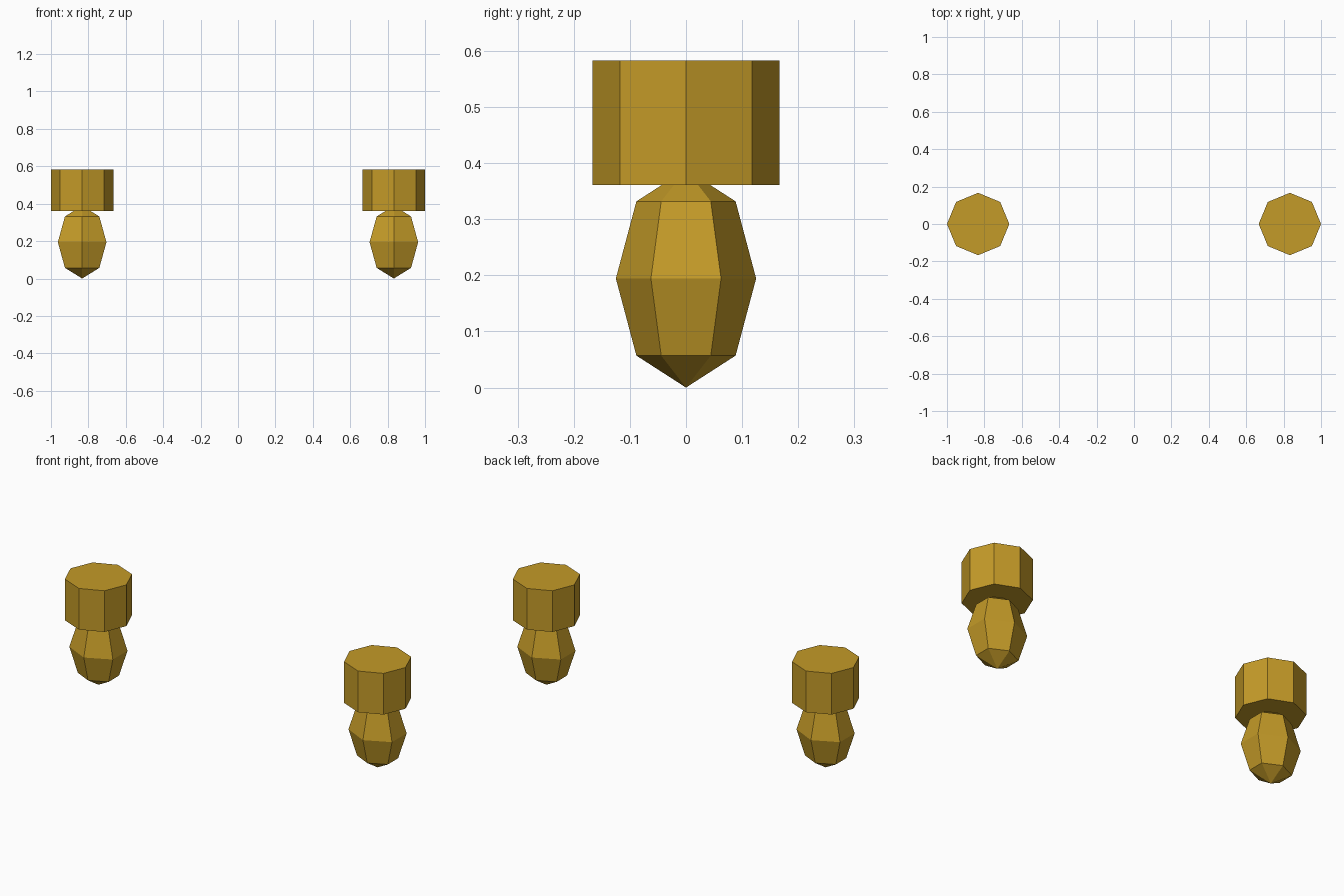
import bpy, bmesh, math

if "Cube" in bpy.data.objects:
    bpy.data.objects.remove(bpy.data.objects["Cube"])

gold = bpy.data.materials.new("antique_gold")
gold.diffuse_color = (0.55, 0.325, 0.021, 1.0)
gold.use_nodes = True
gold.node_tree.nodes["Principled BSDF"].inputs["Base Color"].default_value = gold.diffuse_color


def lathe(name, profile, sides, x, rx, ry):
    """Turn (radius, z) points into a faceted solid; zero radius gives a tip."""
    bm = bmesh.new()
    rings = []
    for r, z in profile:
        count = sides if r > 0 else 1
        angles = [math.pi / 2 + math.tau * i / sides for i in range(count)]
        rings.append([bm.verts.new((r * rx * math.cos(a), r * ry * math.sin(a), z))
                      for a in angles])
    for low, high in zip(rings, rings[1:]):
        for i in range(sides):
            j = (i + 1) % sides
            quad = [low[i % len(low)], low[j % len(low)],
                    high[j % len(high)], high[i % len(high)]]
            bm.faces.new(list(dict.fromkeys(quad)))
    # Flat ends
    for ring in (rings[0], rings[-1]):
        if len(ring) > 2:
            bm.faces.new(ring)
    bmesh.ops.recalc_face_normals(bm, faces=bm.faces[:])
    mesh = bpy.data.meshes.new(name)
    bm.to_mesh(mesh)
    bm.free()
    mesh.materials.append(gold)
    obj = bpy.data.objects.new(name, mesh)
    obj.location.x = x
    bpy.context.collection.objects.link(obj)


# Foot bulb: six-sided, four-tier ellipsoid whose top tip sits inside the cap
HALF = 0.1944
bulb = [(0 if k in (0, 4) else math.sin(math.pi * k / 4),
         HALF - HALF * math.cos(math.pi * k / 4)) for k in range(5)]
# Leg cap: octagonal block
cap = [(1, 0.3611), (1, 0.5833)]

for side, x in (("left", -0.8333), ("right", 0.8333)):
    lathe(side + "_foot_bulb", bulb, 6, x, 0.15, 0.125)
    lathe(side + "_leg_cap", cap, 8, x, 0.1667, 0.1667)
